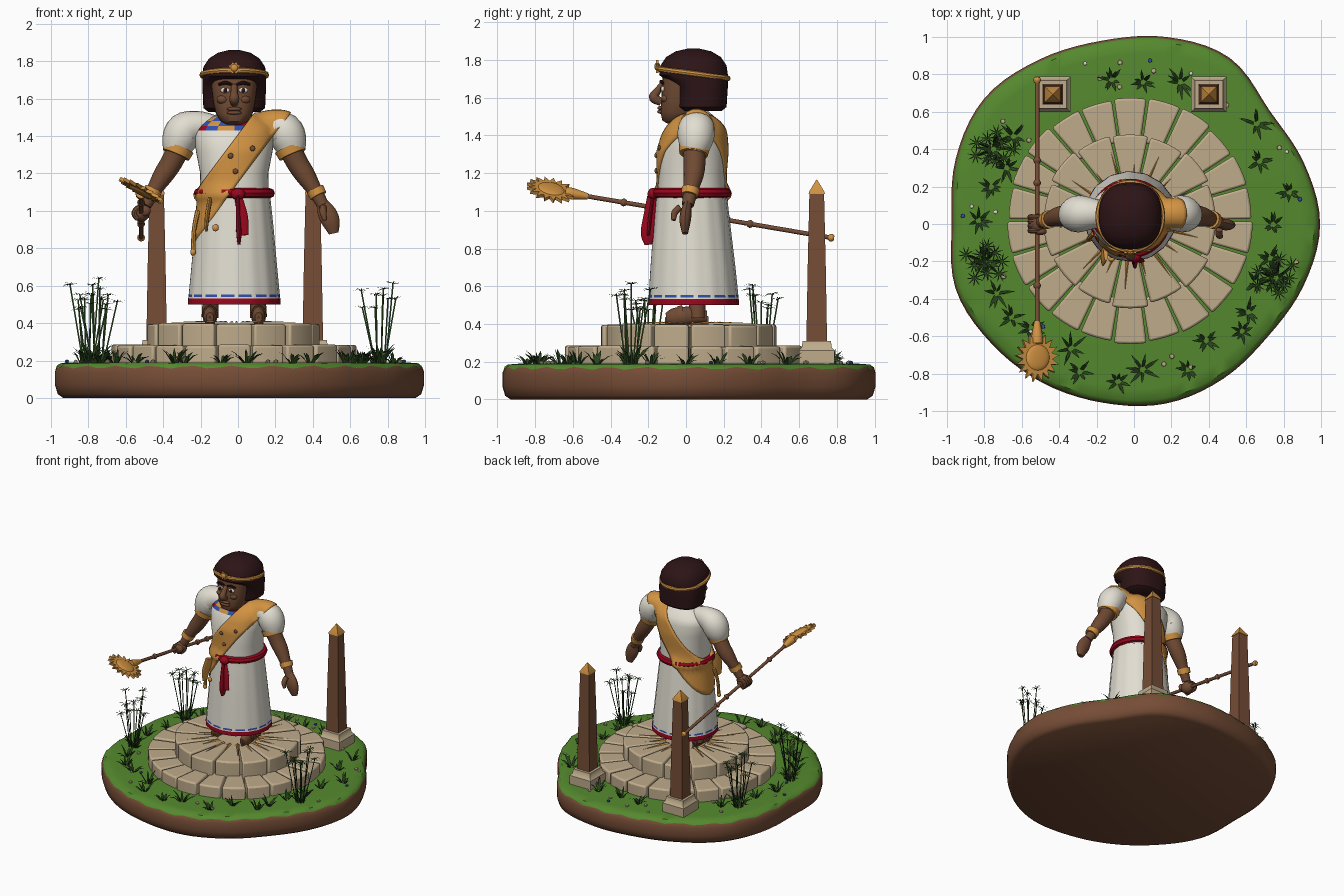
import bpy, bmesh, random
from math import sin, cos, pi, tau, copysign
from mathutils import Vector, Matrix
from mathutils.bvhtree import BVHTree

random.seed(4)
if "Cube" in bpy.data.objects:
    bpy.data.objects.remove(bpy.data.objects["Cube"])

MATS = {}
for key, rgb in dict(white=(.76, .73, .64), gold=(.64, .29, .055), red=(.31, .002, .012),
                     blue=(.03, .08, .42), skin=(.16, .068, .033), hair=(.026, .007, .008),
                     stone=(.52, .41, .26), grass=(.09, .25, .027), earth=(.18, .074, .037),
                     leaf=(.022, .06, .012)).items():
    m = MATS[key] = bpy.data.materials.new(key)
    m.use_nodes = True
    m.diffuse_color = (*rgb, 1)
    m.node_tree.nodes["Principled BSDF"].inputs["Base Color"].default_value = (*rgb, 1)
CX = -.02  # centre line of the figure


def make(name, bm, mats, smooth=True, closed=True):
    if closed:
        bmesh.ops.recalc_face_normals(bm, faces=bm.faces)
    for f in bm.faces:
        f.smooth = smooth
    for e in bm.edges:
        if len(e.link_faces) == 2 and e.calc_face_angle(0) > .75:
            e.smooth = False
    mesh = bpy.data.meshes.new(name)
    bm.to_mesh(mesh)
    bm.free()
    for key in mats.split():
        mesh.materials.append(MATS[key])
    ob = bpy.data.objects.new(name, mesh)
    bpy.context.collection.objects.link(ob)
    return ob


def skin_rings(bm, rings, loop=False, rule=None):
    rings = [[bm.verts.new(p) for p in r] for r in rings]
    n = len(rings[0])
    pairs = list(zip(rings, rings[1:] + rings[:1]))
    for row, (lo, hi) in enumerate(pairs if loop else pairs[:-1]):
        for i in range(n):
            j = (i + 1) % n
            f = bm.faces.new((lo[i], lo[j], hi[j], hi[i]))
            f.material_index = rule(row, i, f.calc_center_median()) if rule else 0
    if not loop:
        bm.faces.new(rings[0][::-1])
        bm.faces.new(rings[-1])


def loft(name, rows, mats, n=32, power=2, cx=CX, turn=0, ripple=0, rule=None):
    """Stack of rounded sections, each (z, y centre, half width, half depth)."""
    def section(z, cy, a, b):
        out = []
        for i in range(n):
            t = tau * i / n + turn
            k = 1 + ripple * (-1) ** (i // 2)
            c, s = [copysign(abs(q) ** (2 / power), q) * k for q in (cos(t), sin(t))]
            out.append((cx + a * c, cy + b * s, z))
        return out
    bm = bmesh.new()
    skin_rings(bm, [section(*r) for r in rows], rule=rule)
    return make(name, bm, mats)


def spline(pts, steps, loop=False):
    out, n = [], len(pts)
    pts = [Vector(p) for p in pts]
    get = lambda i: pts[i % n] if loop else pts[max(0, min(n - 1, i))]
    for i in range(n if loop else n - 1):
        a, b, c, d = (get(i + k) for k in (-1, 0, 1, 2))
        for s in range(steps):
            t = s / steps
            out.append(b + (c - a) * t / 2 + (a - b * 2.5 + c * 2 - d / 2) * t * t
                       + (b * 3 - a - c * 3 + d) * t ** 3 / 2)
    return out if loop else out + [pts[-1]]


def tube(name, pts, mat, n=12, steps=4, loop=False, flat=1):
    """Round limb through points of (x, y, z, radius)."""
    path = spline(pts, steps, loop)
    pos, rad = [p.xyz for p in path], [p.w for p in path]
    span = pos[-1] - pos[0]
    ref = Vector((0, 0, 1)) if loop else min((Vector(r) for r in ((0, 1, 0), (1, 0, 0), (0, 0, 1))),
                                             key=lambda r: abs(r.dot(span)))
    rings, m = [], len(pos)
    for i, p in enumerate(pos):
        t = pos[(i + 1) % m] - pos[i - 1] if loop else pos[min(i + 1, m - 1)] - pos[max(i - 1, 0)]
        u = t.cross(ref).normalized()
        w = u.cross(t).normalized() * flat
        rings.append([p + (u * cos(tau * k / n) + w * sin(tau * k / n)) * rad[i] for k in range(n)])
    bm = bmesh.new()
    skin_rings(bm, rings, loop)
    return make(name, bm, mat)


def hoop(name, z, cy, a, b, r, mat, tilt=0):
    return tube(name, [(CX + a * cos(t), cy + b * sin(t), z + tilt * sin(t), r)
                       for t in (tau * i / 16 for i in range(16))], mat, 8, 3, True)


def blobs(name, mat, items, sub=2):
    """Ellipsoids, each (centre, half sizes)."""
    bm = bmesh.new()
    for loc, size in items:
        bmesh.ops.create_icosphere(bm, subdivisions=sub, radius=1, matrix=Matrix.LocRotScale(
            Vector(loc), None, Vector(size)))
    return make(name, bm, mat)


def polar(r, t, z, c=(0, 0)):
    return Vector((c[0] + r * cos(t), c[1] + r * sin(t), z))


# Island with an uneven rim: soil below, turf above
radii = [1, .97, .95, 1.03, 1.02, 1, 1.02, 1.05, 1.02, .98, 1.02, 1, .985, .975, .98, .96, .94, .97]
rim = [p.x for p in spline([(r, 0) for r in radii], 5, True)]
levels = [(0, .95), (.02, .98), (.07, .995), (.14, .995), (.165, .985), (.185, .965), (.19, .9), (.19, .4)]
bm = bmesh.new()
skin_rings(bm, [[polar(r * k, tau * i / len(rim), z + (.008 * sin(i * 1.9) if z == .165 else 0))
                 for i, r in enumerate(rim)] for z, k in levels], rule=lambda row, i, c: int(row > 3))
bm.faces.ensure_lookup_table()
bm.faces[-1].material_index = 1
make("island", bm, "earth grass")

# Two steps of wedge stones
for name, count, r0, r1, top in (("lower_step", 22, .42, .655, .285), ("upper_step", 14, .14, .465, .4)):
    bm = bmesh.new()
    for i in range(count):
        a, w = tau * i / count, tau / count
        gap, r, z = .007, r1 + random.uniform(-.012, .008), top + random.uniform(-.006, .002)
        ts = [a + w * k / 4 for k in range(5)]
        ts[0] += gap / r1
        ts[-1] -= gap / r1
        plan = [polar(r, t, .17, (CX, .02)) for t in ts] + [polar(r0, t, .17, (CX, .02)) for t in ts[::-1]]
        f = bm.faces.new([bm.verts.new(p) for p in plan])
        up = bmesh.ops.extrude_face_region(bm, geom=[f])["geom"]
        for v in up:
            if isinstance(v, bmesh.types.BMVert):
                v.co.z = z
    ob = make(name, bm, "stone")
    bev = ob.modifiers.new("worn_edges", "BEVEL")
    bev.width, bev.segments, bev.limit_method, bev.angle_limit = .012, 2, "ANGLE", .7
loft("step_core", [(.17, .02, .16, .16), (.396, .02, .16, .16)], "stone")

# Sun rays laid on the top step
bm = bmesh.new()
for i in range(18):
    t, end = tau * i / 18 + .1, .38 if i % 2 else .31
    base = [bm.verts.new(polar(.16, t + s * .07, .403, (CX, .02))) for s in (-1, 1)]
    ridge = bm.verts.new(polar(.16, t, .412, (CX, .02)))
    tip = bm.verts.new(polar(end, t, .403, (CX, .02)))
    bm.faces.new((base[0], tip, ridge))
    bm.faces.new((ridge, tip, base[1]))
make("floor_rays", bm, "gold", False, False)

# Obelisks on stone blocks
for side, x in (("right", -.435), ("left", .4)):
    def square(part, rows, mat):
        loft(side + part, [(z, .693, h * 1.414, h * 1.414) for z, h in rows], mat, 4, cx=x, turn=pi / 4)
    square("_obelisk_base", [(.17, .095), (.26, .095), (.275, .08), (.31, .075)], "stone")
    square("_obelisk_shaft", [(.3, .055), (.7, .048), (1.09, .039)], "earth")
    square("_obelisk_cap", [(1.088, .043), (1.1, .041), (1.165, .002)], "gold")

# Skirt with red hem and a dashed blue band
skirt = loft("skirt", [(.5, .04, .247, .24), (.532, .04, .245, .238), (.54, .04, .243, .237),
                       (.553, .04, .242, .236), (.7, .037, .228, .224), (.9, .032, .21, .205),
                       (1.09, .03, .19, .185)], "white red blue", 64, ripple=.006,
             rule=lambda row, i, c: 1 if row == 0 else 2 if row == 2 and i % 4 else 0)

# Tunic with a banded collar across the front
torso = loft("tunic", [(1.06, .03, .185, .182), (1.2, .03, .182, .175), (1.32, .035, .205, .18),
                       (1.4, .045, .215, .165), (1.43, .05, .21, .155), (1.455, .05, .195, .14),
                       (1.48, .05, .165, .12), (1.505, .05, .12, .095), (1.53, .05, .065, .065)],
             "white blue red gold", 48, 2.3,
             rule=lambda row, i, c: 0 if row < 4 or c.y > .06 else (1, 2, 1, 3)[(row + i // 3) % 4])
belt = hoop("belt", 1.095, .03, .19, .185, .027, "red")
blobs("belt_knot", "red", [((0, -.175, 1.09), (.04, .03, .032))])
tube("belt_tail_long", [(0, -.18, 1.08, .025), (.0, -.19, .98, .034), (.005, -.2, .88, .04),
                        (.005, -.2, .82, .02)], "red", flat=.35)
tube("belt_tail_short", [(0, -.175, 1.08, .02), (.025, -.19, .97, .028), (.035, -.2, .87, .022)],
     "red", flat=.35)

# Arms, sleeves and bands
sleeves = []
for side, s in (("right", -1), ("left", 1)):
    def limb(part, pts, mat, **kw):
        return tube(side + part, [(CX + s * d, y, z, r) for d, y, z, r in pts], mat, **kw)
    sleeves.append(limb("_sleeve", [(.1, .05, 1.45, .06), (.19, .055, 1.455, .08), (.265, .055, 1.43, .098),
                                    (.295, .05, 1.37, .093), (.31, .04, 1.31, .07)], "white", n=20))
    limb("_sleeve_trim", [(.295, .045, 1.34, .083), (.312, .04, 1.3, .076)], "gold", n=20)
    limb("_arm", [(.29, .04, 1.35, .06), (.335, .045, 1.26, .058), (.38, .04, 1.19, .054),
                  (.43, .025, 1.11, .04), (.475, .01, 1.03, .032)], "skin")
    limb("_wristband", [(.432, .025, 1.115, .049), (.45, .018, 1.08, .046)], "gold", n=16)
    limb("_sandal", [(.13, -.11, .405, .03), (.13, 0, .405, .056), (.13, .12, .405, .035)], "earth", flat=.2)
    limb("_foot", [(.13, -.105, .43, .028), (.13, -.06, .435, .05), (.13, .03, .445, .046),
                   (.13, .11, .44, .03)], "skin", flat=.7)
    limb("_ankle", [(.13, .06, .43, .045), (.125, .06, .55, .042)], "skin")
    limb("_sandal_strap", [(.13, -.035, .44, .055), (.13, -.01, .445, .056)], "earth", flat=.75)
tube("left_hand", [(.45, .01, 1.04, .033), (.475, 0, .99, .05), (.497, -.005, .94, .048),
                   (.512, -.005, .88, .026)], "skin", flat=.6)
tube("left_thumb", [(.455, -.03, 1.02, .018), (.455, -.06, .99, .018), (.465, -.066, .95, .012)], "skin")
blobs("right_hand", "skin", [((-.515, 0, .99), (.045, .055, .05)), ((-.5, -.04, 1.0), (.035, .02, .03))])
for k in range(4):
    y = -.035 + k * .024
    tube("right_finger", [(-.49, y, 1.01, .014), (-.535, y, 1.015, .015), (-.555, y, .985, .015),
                          (-.535, y, .955, .013)], "skin", 8)

# Sash wrapped around the body over one shoulder
trees = [BVHTree.FromPolygons([v.co for v in o.data.vertices], [p.vertices[:] for p in o.data.polygons])
         for o in (torso, skirt, belt, sleeves[1])]
core, along, across = Vector((0, .035, 1.28)), Vector((.6, 0, .8)), Vector((.8, 0, -.6))


def wrap(t, s, lift):
    d = along * cos(t) + Vector((0, sin(t), 0))
    start = core + across * s + d * .9
    hits = [h for h in (tr.ray_cast(start, -d) for tr in trees) if h[0]]
    return min(hits, key=lambda h: h[3])[0] + d * lift


bm = bmesh.new()
grid = [[bm.verts.new(wrap(tau * i / 72, -.08 + .02 * j, .012)) for j in range(9)] for i in range(72)]
for a, b in zip(grid, grid[1:] + grid[:1]):
    for j in range(8):
        bm.faces.new((a[j], b[j], b[j + 1], a[j + 1]))
bmesh.ops.smooth_vert(bm, verts=bm.verts, factor=.4, use_axis_x=True, use_axis_y=True, use_axis_z=True)
bmesh.ops.recalc_face_normals(bm, faces=bm.faces)
sash = make("sash", bm, "gold")
sash.modifiers.new("thickness", "SOLIDIFY").thickness = .014
blobs("sash_studs", "earth", [(wrap(pi * k, s, .015), (.015, .008, .015))
                              for k, s in ((1.48, -.04), (1.65, .03), (1.4, .03))])
tube("sash_end", [(-.15, -.15, 1.06, .05), (-.165, -.175, .97, .05), (-.17, -.18, .89, .03)], "gold", flat=.25)
tube("sash_cord", [(-.215, -.05, 1.0, .014), (-.235, -.07, .9, .012), (-.24, -.08, .78, .012)], "gold", 8)
blobs("sash_tassels", "gold", [((-.12, -.19, .91), (.018, .012, .02)), ((-.24, -.08, .78), (.016, .016, .02))])

# Head
loft("neck", [(1.45, .04, .075, .075), (1.58, .03, .07, .07)], "skin", 20)
loft("face", [(1.463, -.055, .045, .045), (1.478, -.05, .072, .075), (1.52, -.035, .098, .1),
              (1.58, -.02, .112, .112), (1.66, -.01, .122, .118), (1.74, .01, .13, .13)], "skin", 28, 2.5)
loft("hair", [(1.53, .08, .14, .11), (1.55, .08, .165, .135), (1.66, .08, .17, .142), (1.69, .06, .17, .162),
              (1.72, .04, .171, .182), (1.77, .04, .165, .175), (1.815, .04, .135, .145),
              (1.845, .04, .088, .095), (1.86, .04, .03, .03)], "hair", 40, 2.4)
hoop("headband", 1.727, .04, .172, .182, .015, "gold", -.025)
tube("nose", [(CX, -.125, 1.67, .016), (CX, -.155, 1.63, .02), (CX, -.17, 1.6, .027), (CX, -.13, 1.575, .02)], "skin")
pair = [CX - .048, CX + .048]
blobs("eyes", "white", [((x, -.122, 1.645), (.027, .012, .016)) for x in pair])
blobs("pupils", "hair", [((x, -.132, 1.645), (.011, .006, .013)) for x in pair])
blobs("cheeks", "skin", [((x * 1.2, -.105, 1.595), (.034, .028, .025)) for x in pair])
blobs("lips", "skin", [((CX, -.135, z), (.042, .018, .011)) for z in (1.525, 1.545)])
for x in pair:
    tube("brow", [(x - .035, -.122, 1.675, .007), (x, -.132, 1.685, .01), (x + .035, -.122, 1.675, .007)], "hair", 8)


def sun(name, c, u, v, r, spikes, thick):
    """Spiked disc spanned by u and v."""
    n = u.cross(v) * thick
    ring = [c + (u * cos(pi * i / spikes) + v * sin(pi * i / spikes)) * r * (1.5 if i % 2 else 1)
            for i in range(spikes * 2)]
    bm = bmesh.new()
    skin_rings(bm, [[p + n * k for p in ring] for k in (-1, 1)])
    for k in (-1, 1):
        bmesh.ops.create_uvsphere(bm, u_segments=20, v_segments=8, radius=1, matrix=Matrix.Translation(
            c + n * k) @ Matrix((u * r * .8, v * r * .8, n * 1.5)).transposed().to_4x4())
    make(name, bm, "gold")


sun("headband_sun", Vector((CX, -.152, 1.765)), Vector((1, 0, 0)), Vector((0, 0, 1)), .024, 8, .006)

# Staff with a sun head
shaft, spread = Vector((0, -.985, .17)), Vector((.886, 0, -.46))
at = lambda y: Vector((-.518, y, .988 - y * .17))
tube("staff", [(*at(.78), .012), (*at(-.6), .012)], "earth", steps=1)
for y in (.77, .34, .22, -.33, -.56):
    tube("staff_ring", [(*at(y + .015), .014), (*at(y), .021), (*at(y - .015), .014)], "earth" if abs(y) < .5 else "gold")
tube("staff_socket", [(*at(-.52), .016), (*at(-.6), .03), (*at(-.64), .03)], "gold")
sun("staff_sun", at(-.715), shaft, spread, .088, 17, .009)


# Plants
def blade(bm, root, tip, width):
    side = (tip - root).cross(Vector((.3, .2, 1))).normalized() * width
    mid = root.lerp(tip, .55) + Vector((0, 0, (tip - root).length * .12))
    a, b, c, d, e = (bm.verts.new(p) for p in (root - side, root + side, mid + side, mid - side, tip))
    bm.faces.new((a, b, c, d))
    bm.faces.new((d, c, e))


def tuft(bm, x, y, size, count):
    for k in range(count):
        t = tau * k / count + random.random()
        root = Vector((x, y, .185)) + polar(.012, t, 0)
        blade(bm, root, root + polar(size * random.uniform(.5, 1), t, size * random.uniform(.4, 1)), .008)


bm = bmesh.new()
for k in range(30):
    p = polar(random.uniform(.72, .85), tau * k / 30 + random.uniform(-.06, .06), 0)
    if not (p.y > .55 and .25 < abs(p.x) < .6):
        tuft(bm, p.x, p.y, random.uniform(.06, .1), 9)
make("grass_tufts", bm, "leaf", False, False)
bm = bmesh.new()
for x, y in ((-.75, .4), (-.8, -.2), (.76, -.29)):
    tuft(bm, x, y, .11, 14)
    for k in range(9):
        t = tau * k / 9
        root, top = polar(.03, t, .185, (x, y)), polar(random.uniform(.04, .11), t, random.uniform(.45, .64), (x, y))
        for turn in (Vector((.004, 0, 0)), Vector((0, .004, 0))):
            bm.faces.new([bm.verts.new(q) for q in (root - turn, root + turn, top + turn, top - turn)])
        for j in range(9):
            blade(bm, top, top + polar(.048, tau * j / 9 + k, random.uniform(-.012, .012)), .003)
make("papyrus", bm, "leaf", False, False)


def scatter(name, mat, count, size):
    blobs(name, mat, [(polar(random.uniform(.7, .92), random.uniform(0, tau), .195), (size, size, size * .8))
                      for k in range(count)], 1)


scatter("pebbles", "stone", 14, .015)
scatter("white_flowers", "white", 8, .012)
scatter("blue_flowers", "blue", 6, .013)
